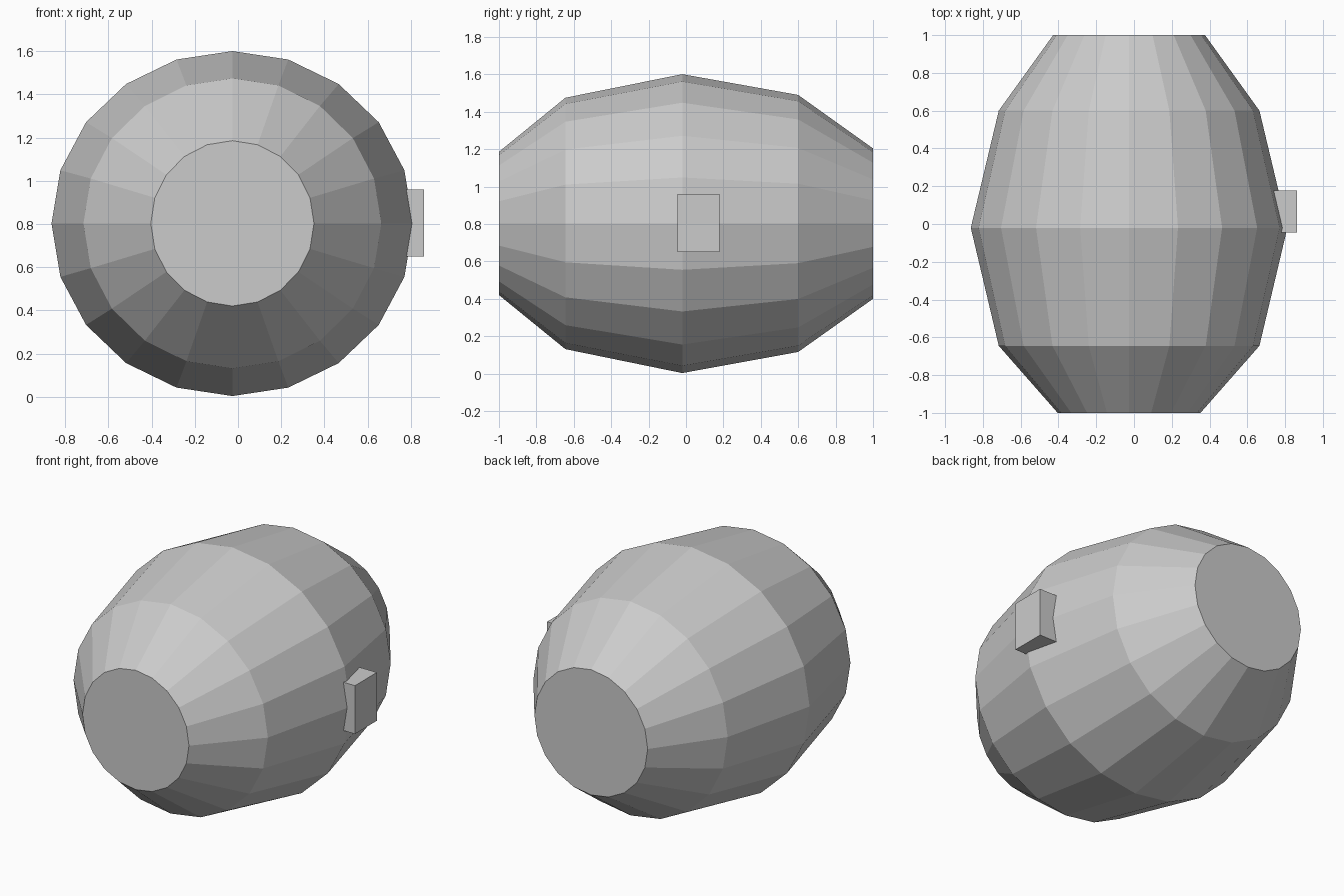
import bpy, bmesh
from math import sin, cos, tau

if "Cube" in bpy.data.objects:
    bpy.data.objects.remove(bpy.data.objects["Cube"])

SIDES = 20
CX = -0.026
# barrel rings along y: (y, half width x, half height z, centre z)
RINGS = [(-1.0, 0.378, 0.383, 0.803),
         (-0.645, 0.69, 0.672, 0.803),
         (-0.02, 0.838, 0.799, 0.802),
         (0.6, 0.69, 0.687, 0.803),
         (1.0, 0.402, 0.402, 0.802)]


def finish(name, bm):
    bmesh.ops.recalc_face_normals(bm, faces=bm.faces)
    mesh = bpy.data.meshes.new(name)
    bm.to_mesh(mesh)
    bm.free()
    obj = bpy.data.objects.new(name, mesh)
    bpy.context.collection.objects.link(obj)
    return obj


# barrel body lying along y, with flat end caps
bm = bmesh.new()
loops = [[bm.verts.new((CX + rx * cos(tau * i / SIDES), y, cz + rz * sin(tau * i / SIDES)))
          for i in range(SIDES)] for y, rx, rz, cz in RINGS]
for a, b in zip(loops, loops[1:]):
    for i in range(SIDES):
        j = (i + 1) % SIDES
        bm.faces.new((a[i], a[j], b[j], b[i]))
bm.faces.new(loops[0])
bm.faces.new(loops[-1])
finish("barrel_body", bm)

# bung block set into the right side
lo, hi = (0.70, -0.045, 0.65), (0.862, 0.178, 0.96)
bm = bmesh.new()
bmesh.ops.create_cube(bm, size=1)
for v in bm.verts:
    v.co = [h if c > 0 else l for c, l, h in zip(v.co, lo, hi)]
finish("bung_block", bm)
